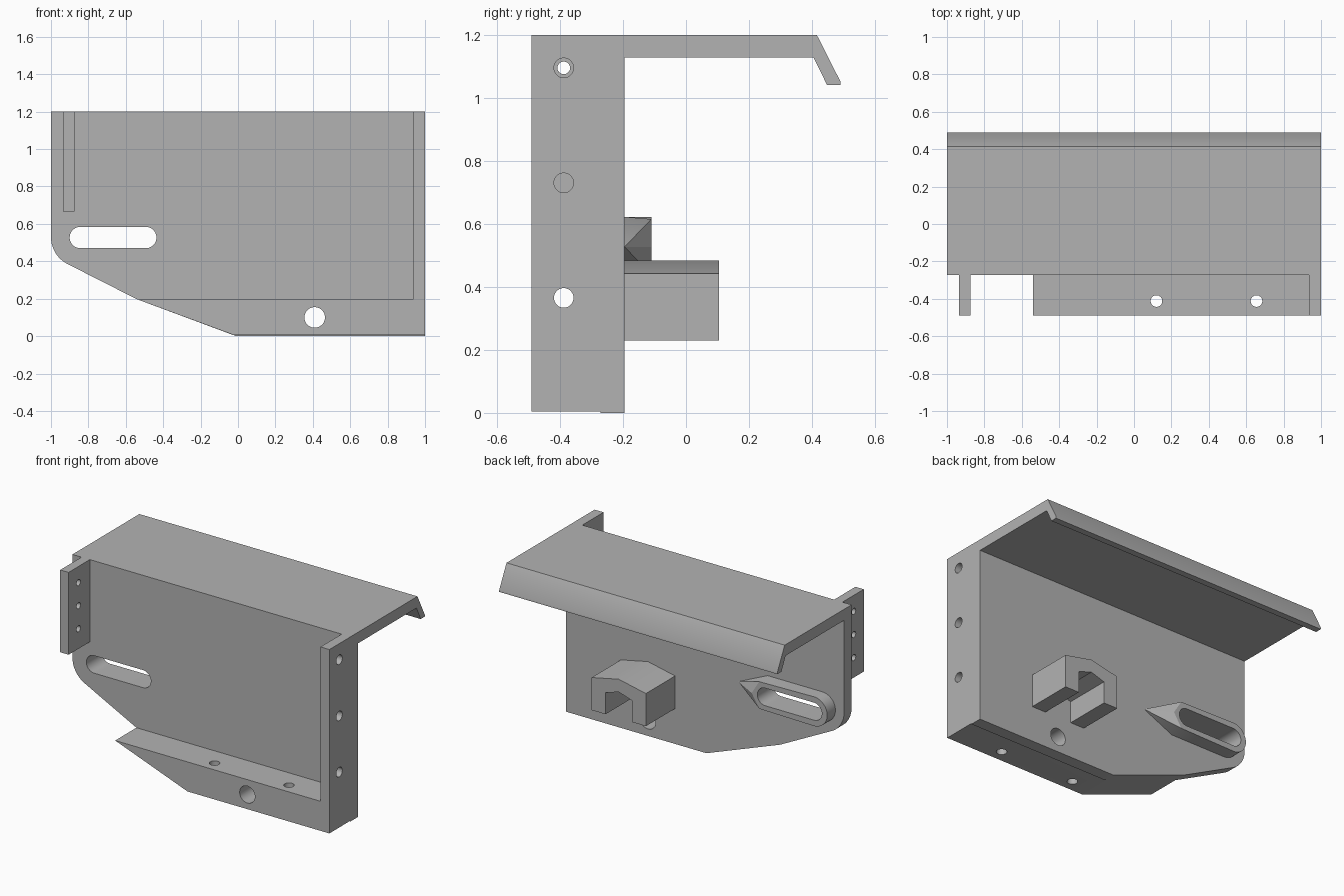
import bpy
import bmesh
from math import sin, cos, radians
from mathutils import Vector

cube = bpy.data.objects.get("Cube")
if cube:
    bpy.data.objects.remove(cube, do_unlink=True)

grey = bpy.data.materials.new("plain_grey")
grey.use_nodes = True
grey.diffuse_color = (0.45, 0.45, 0.45, 1)
grey.node_tree.nodes["Principled BSDF"].inputs["Base Color"].default_value = (0.45, 0.45, 0.45, 1)


def place(axis, p, d):
    """Put a 2D profile point at depth d along an axis."""
    return {"x": Vector((d, p[0], p[1])),
            "y": Vector((p[0], d, p[1])),
            "z": Vector((p[0], p[1], d))}[axis]


def finish(name, bm):
    bmesh.ops.recalc_face_normals(bm, faces=bm.faces)
    mesh = bpy.data.meshes.new(name)
    bm.to_mesh(mesh)
    bm.free()
    mesh.materials.append(grey)
    obj = bpy.data.objects.new(name, mesh)
    bpy.context.collection.objects.link(obj)
    return obj


def prism(name, pts, axis, a, b):
    bm = bmesh.new()
    face = bm.faces.new([bm.verts.new(place(axis, p, a)) for p in pts])
    ext = bmesh.ops.extrude_face_region(bm, geom=[face])
    verts = [v for v in ext["geom"] if isinstance(v, bmesh.types.BMVert)]
    bmesh.ops.translate(bm, verts=verts, vec=place(axis, (0, 0), b - a))
    return finish(name, bm)


def rect(x0, x1, y0, y1):
    return [(x0, y0), (x1, y0), (x1, y1), (x0, y1)]


def arc(cx, cy, r, start, end, n):
    angles = [radians(start + (end - start) * i / n) for i in range(n + 1)]
    return [(cx + r * cos(t), cy + r * sin(t)) for t in angles]


def drill(cx, cy, r, axis, a, b):
    return prism("drill", arc(cx, cy, r, 0, 352.5, 47), axis, a, b)


def cut(obj, *cutters):
    """Subtract cutters, apply and discard them."""
    for c in cutters:
        mod = obj.modifiers.new("cut", "BOOLEAN")
        mod.operation = "DIFFERENCE"
        mod.solver = "EXACT"
        mod.object = c
        with bpy.context.temp_override(object=obj, active_object=obj, selected_objects=[obj]):
            bpy.ops.object.modifier_apply(modifier=mod.name)
        bpy.data.objects.remove(c, do_unlink=True)


FRONT, INNER, BACK = -0.49, -0.272, -0.195
SLOT_Z, SLOT_A, SLOT_B = 0.527, -0.843, -0.493


def slot_cutter():
    outline = arc(SLOT_A, SLOT_Z, 0.057, 90, 270, 24) + arc(SLOT_B, SLOT_Z, 0.057, -90, 90, 24)
    return prism("slot", outline, "y", -0.6, 0.1)


# Main plate with rounded and tapered lower corner
plate = prism("main_plate",
              [(1, 0), (1, 1.2), (-1, 1.2)] + arc(-0.838, 0.53, 0.162, 180, 243.4, 16)
              + [(-0.54, 0.197), (-0.01, 0)], "y", INNER, BACK)
cut(plate, slot_cutter(), drill(0.41, 0.1, 0.055, "y", -0.6, 0))

# Top shelf with bent lip
shelf = prism("top_shelf",
              [(BACK, 1.2), (0.415, 1.2), (0.49, 1.052), (0.49, 1.04), (0.448, 1.04),
               (0.405, 1.128), (BACK, 1.128)], "x", -1, 1)

# Solid bottom rib with mounting holes
rib = prism("bottom_rib", [(0.936, 0.005), (0.936, 0.197), (-0.54, 0.197), (-0.02, 0.005)],
            "y", FRONT, INNER)
cut(rib, drill(0.41, 0.1, 0.055, "y", -0.6, 0),
    *[drill(x, -0.412, 0.031, "z", -0.1, 0.4) for x in (0.12, 0.655)])

# Side flanges
tall = prism("tall_flange", rect(FRONT, INNER, 0.005, 1.2), "x", 0.936, 1)
cut(tall, *[drill(-0.388, z, 0.031, "x", 0.8, 1.1) for z in (0.365, 0.73, 1.095)])
short = prism("short_flange", rect(FRONT, INNER, 0.665, 1.2), "x", -0.935, -0.875)
cut(short, *[drill(-0.388, z, 0.02, "x", -1.1, -0.8) for z in (0.795, 0.945, 1.095)])

# Raised slot rim with a pointed end
bm = bmesh.new()
for depth, half, tip in ((BACK, 0.095, -0.24), (-0.11, 0.088, -0.395)):
    pts = arc(SLOT_A, SLOT_Z, 0.095, 90, 270, 24)
    pts += [(-0.45, SLOT_Z + half), (tip, SLOT_Z), (-0.45, SLOT_Z - half)]
    for p in pts:
        bm.verts.new(place("y", p, depth))
bmesh.ops.convex_hull(bm, input=bm.verts[:])
bmesh.ops.dissolve_limit(bm, angle_limit=radians(0.5), verts=bm.verts[:], edges=bm.edges[:])
rim = finish("slot_rim", bm)
cut(rim, slot_cutter())

# Gabled bracket on the back
bracket = prism("gabled_bracket",
                [(0.605, 0.23), (0.605, 0.442), (0.41, 0.483), (0.215, 0.442), (0.215, 0.23),
                 (0.315, 0.23), (0.315, 0.37), (0.41, 0.4), (0.505, 0.37), (0.505, 0.23)],
                "y", BACK, 0.105)

# Smooth round holes, keep edges sharp
for obj in bpy.context.view_layer.objects:
    obj.select_set(obj in (plate, shelf, rib, tall, short, rim, bracket))
bpy.context.view_layer.objects.active = plate
bpy.ops.object.shade_smooth_by_angle(angle=radians(30))
